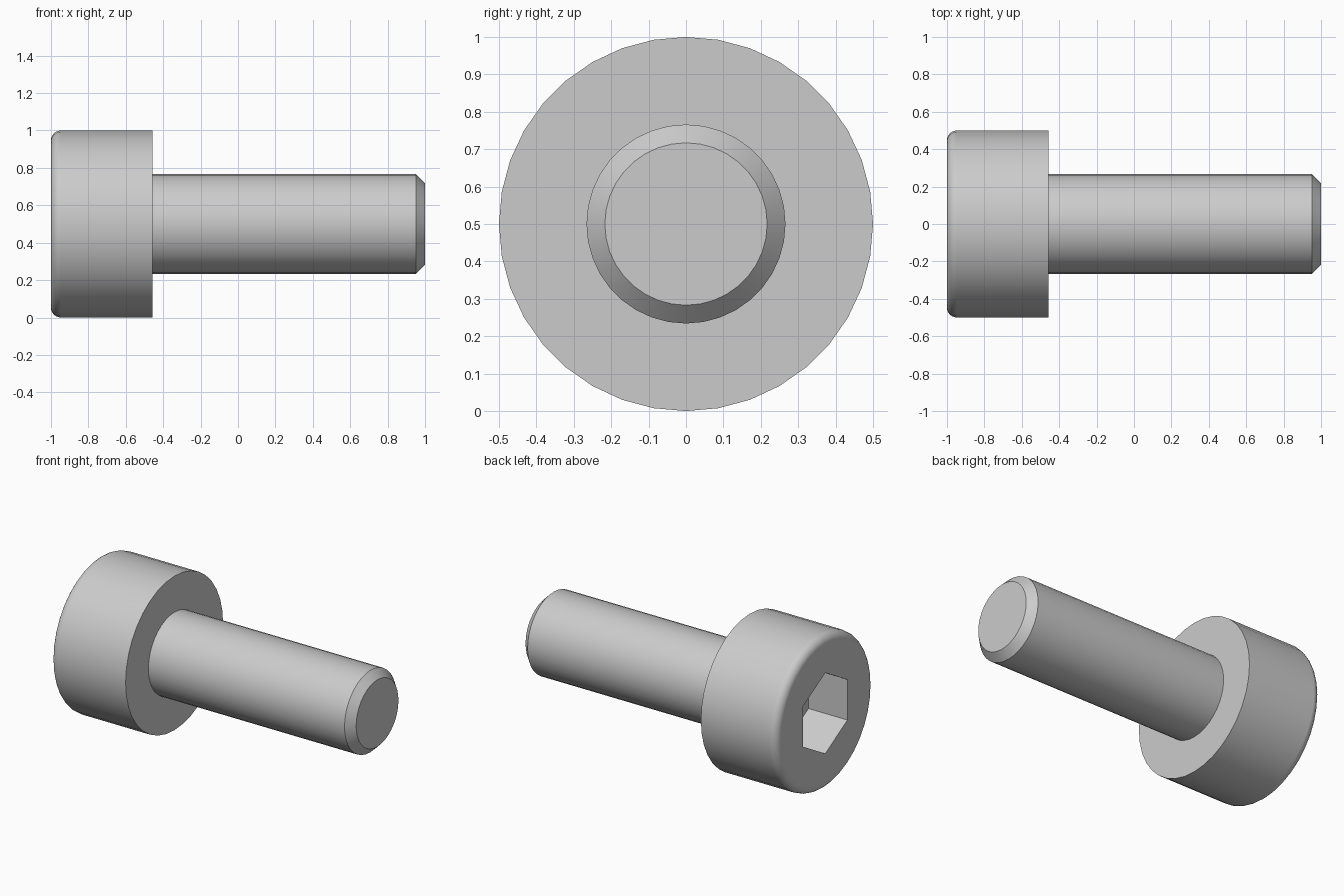
import bpy
import bmesh
from math import sin, cos, pi, radians

cube = bpy.data.objects.get("Cube")
if cube:
    bpy.data.objects.remove(cube, do_unlink=True)

SIDES = 36
AXIS_Z = 0.5
HEAD_R, SHANK_R, TIP_R = 0.5, 0.266, 0.217
HEAD_END, SEAT_X, TIP_X = -1.0, -0.457, 1.0
FILLET, CHAMFER = 0.053, 0.049
SOCKET_HALF_WIDTH, SOCKET_DEPTH = 0.227, 0.28

steel = bpy.data.materials.new("steel grey")
steel.use_nodes = True
colour = (0.6, 0.6, 0.6, 1.0)
steel.diffuse_color = colour
steel.node_tree.nodes["Principled BSDF"].inputs["Base Color"].default_value = colour


def round_ring(radius):
    return lambda angle: radius


def hex_ring(half_width):
    # Hexagon with corners at the top and bottom
    return lambda angle: half_width / cos(angle % (pi / 3) - pi / 6)


def lathe(name, rings, cap_start=False, cap_end=False):
    """Skin a list of (x, radius function) rings along the x axis."""
    bm = bmesh.new()
    loops = []
    for x, radius in rings:
        loop = []
        for i in range(SIDES):
            a = 2 * pi * i / SIDES
            r = radius(a)
            loop.append(bm.verts.new((x, r * sin(a), AXIS_Z + r * cos(a))))
        loops.append(loop)
    for a, b in zip(loops, loops[1:]):
        for i in range(SIDES):
            j = (i + 1) % SIDES
            bm.faces.new((a[i], a[j], b[j], b[i]))
    if cap_start:
        bm.faces.new(loops[0])
    if cap_end:
        bm.faces.new(loops[-1])
    bmesh.ops.recalc_face_normals(bm, faces=bm.faces[:])
    mesh = bpy.data.meshes.new(name)
    bm.to_mesh(mesh)
    bm.free()
    mesh.materials.append(steel)
    obj = bpy.data.objects.new(name, mesh)
    bpy.context.collection.objects.link(obj)

    # Smooth barrel, crisp edges, flat end faces
    bpy.ops.object.select_all(action='DESELECT')
    obj.select_set(True)
    bpy.context.view_layer.objects.active = obj
    bpy.ops.object.shade_smooth_by_angle(angle=radians(30))
    weighted = obj.modifiers.new("flat_ends", 'WEIGHTED_NORMAL')
    weighted.keep_sharp = True
    return obj


# Head: hex socket, rounded outer rim, flat seat
socket = hex_ring(SOCKET_HALF_WIDTH)
steps = 6
rim = []
for k in range(steps + 1):
    t = pi / 2 * k / steps
    rim.append((HEAD_END + FILLET * (1 - cos(t)),
                round_ring(HEAD_R - FILLET * (1 - sin(t)))))
lathe("socket_head",
      [(HEAD_END + SOCKET_DEPTH, socket), (HEAD_END, socket)] + rim +
      [(SEAT_X, round_ring(HEAD_R)), (SEAT_X, round_ring(SHANK_R))],
      cap_start=True)

# Shank: plain cylinder with a chamfered tip
lathe("shank",
      [(SEAT_X, round_ring(SHANK_R)),
       (TIP_X - CHAMFER, round_ring(SHANK_R)),
       (TIP_X, round_ring(TIP_R))],
      cap_end=True)
